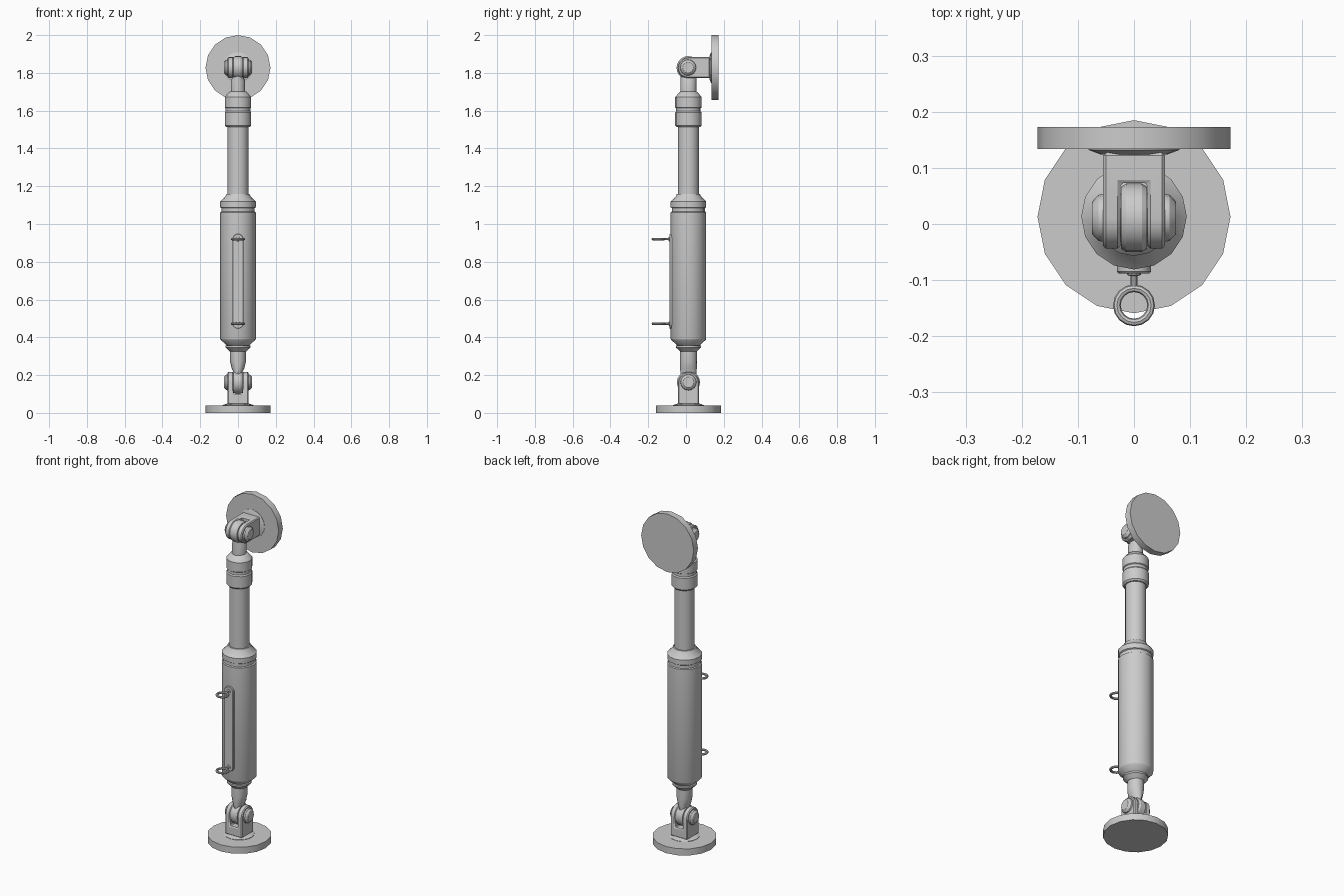
import bpy, bmesh
from math import sin, cos, pi
from mathutils import Matrix, Vector

if "Cube" in bpy.data.objects:
    bpy.data.objects.remove(bpy.data.objects["Cube"])

YC = 0.013                       # column axis
T, R = Matrix.Translation, Matrix.Rotation


def make(name, bm, mat):
    bmesh.ops.recalc_face_normals(bm, faces=bm.faces)
    bm.transform(mat)
    me = bpy.data.meshes.new(name)
    bm.to_mesh(me)
    bm.free()
    ob = bpy.data.objects.new(name, me)
    bpy.context.collection.objects.link(ob)
    return ob


def loft(name, sections, mat=Matrix(), n=16):
    """Closed tube through sections (rx, ry, z), or (r, z) for round ones."""
    bm = bmesh.new()
    rings = []
    for s in sections:
        rx, ry, z = s if len(s) == 3 else (s[0], s[0], s[1])
        rings.append([bm.verts.new((rx * cos(2 * pi * i / n), ry * sin(2 * pi * i / n), z))
                      for i in range(n)])
    for a, b in zip(rings, rings[1:]):
        for i in range(n):
            j = (i + 1) % n
            bm.faces.new((a[i], a[j], b[j], b[i]))
    bm.faces.new(rings[0][::-1])
    bm.faces.new(rings[-1])
    return make(name, bm, mat)


def prism(name, pts, depth, mat=Matrix()):
    """Outline given as 3D points, extruded by a depth vector."""
    bm = bmesh.new()
    f = bm.faces.new([bm.verts.new(p) for p in pts])
    ext = bmesh.ops.extrude_face_region(bm, geom=[f])
    vs = [v for v in ext['geom'] if isinstance(v, bmesh.types.BMVert)]
    bmesh.ops.translate(bm, verts=vs, vec=Vector(depth))
    return make(name, bm, mat)


def bevel(ob, width, seg=1):
    m = ob.modifiers.new("bevel", 'BEVEL')
    m.width, m.segments, m.limit_method, m.angle_limit = width, seg, 'ANGLE', 0.7


PIN = 0.162                      # pin height above mounting face
helpers = []


def mount(prefix, mat):
    # mounting plate and raised flange
    loft(prefix + "_plate", [(0.172, 0), (0.172, 0.039)], mat)
    loft(prefix + "_flange", [(0.081, 0.035), (0.081, 0.041), (0.06, 0.049)], mat)
    # slotted clevis with rounded end
    w = 0.055
    arc = [(-w, w * cos(pi * i / 10), PIN + w * sin(pi * i / 10)) for i in range(11)]
    fork = prism(prefix + "_clevis", [(-w, -w, 0.046), (-w, w, 0.046)] + arc, (2 * w, 0, 0), mat)
    s = 0.0245
    slot = prism(prefix + "_slot_cutter", [(-s, -.1, .1), (s, -.1, .1), (s, .1, .1), (-s, .1, .1)],
                 (0, 0, 0.2), mat)
    slot.hide_render = True
    helpers.append(slot)
    bo = fork.modifiers.new("slot", 'BOOLEAN')
    bo.object, bo.operation, bo.solver = slot, 'DIFFERENCE', 'EXACT'
    bevel(fork, 0.005)
    # tongue eye between the arms
    pin = mat @ T((0, 0, PIN)) @ R(pi / 2, 4, 'Y')
    loft(prefix + "_tongue_eye", [(0.055, -0.0235), (0.061, -0.014), (0.061, 0.014), (0.055, 0.0235)], pin, 20)
    # domed pin heads on both sides
    loft(prefix + "_pin", [(0.028, -0.075), (0.031, -0.073), (0.041, -0.063), (0.043, -0.053),
                           (0.043, 0.053), (0.041, 0.063), (0.031, 0.073), (0.028, 0.075)], pin)


mount("base", T((0, YC, 0)))
mount("top", T((0, 0.173, 1.828)) @ R(pi / 2, 4, 'X'))

col = T((0, YC, 0))
# necks flatten into the tongues
loft("lower_neck", [(0.0235, 0.042, PIN), (0.0235, 0.043, 0.215), (0.033, 0.044, 0.235),
                    (0.043, 0.045, 0.275), (0.043, 0.045, 0.335)], col)
loft("upper_neck", [(0.038, 0.042, 1.69), (0.038, 0.042, 1.76), (0.0235, 0.042, 1.785),
                    (0.0235, 0.042, 1.826)], col)
# outer cylinder with bottom taper and grooved cap
loft("cylinder_body", [(0.044, 0.325), (0.067, 0.347), (0.067, 0.356), (0.06, 0.358), (0.092, 0.387),
                       (0.094, 0.392), (0.094, 1.062), (0.088, 1.066), (0.088, 1.084), (0.094, 1.088),
                       (0.094, 1.118), (0.066, 1.147), (0.062, 1.158)], col)
# sliding rod
loft("piston_rod", [(0.055, 1.14), (0.055, 1.53)], col)
# locking collar
loft("collar", [(0.062, 1.513), (0.07, 1.522), (0.07, 1.59), (0.065, 1.597), (0.065, 1.613),
                (0.07, 1.617), (0.07, 1.672), (0.048, 1.698), (0.04, 1.702)], col)

# front rail with rounded ends
r, zl, zh = 0.03, 0.475, 0.918
outline = [(r * cos(pi * i / 8), -0.088, zh + r * sin(pi * i / 8)) for i in range(9)]
outline += [(-r * cos(pi * i / 8), -0.088, zl - r * sin(pi * i / 8)) for i in range(9)]
bevel(prism("front_rail", outline, (0, 0.03, 0)), 0.003)

# eye rings on the rail
for tag, z in (("lower", 0.472), ("upper", 0.92)):
    loft(tag + "_ring_stem", [(0.014, 0.08), (0.012, 0.091), (0.006, 0.093), (0.006, 0.116)],
         T((0, 0, z)) @ R(pi / 2, 4, 'X'), 10)
    bpy.ops.mesh.primitive_torus_add(major_segments=16, minor_segments=8, major_radius=0.0305,
                                     minor_radius=0.0068, location=(0, -0.145, z))
    bpy.context.object.name = tag + "_eye_ring"

# apply modifiers, drop cutters, smooth
bpy.ops.object.select_all(action='SELECT')
bpy.context.view_layer.objects.active = bpy.data.objects["cylinder_body"]
bpy.ops.object.convert(target='MESH')
for h in helpers:
    bpy.data.objects.remove(h)
bpy.ops.object.select_all(action='SELECT')
bpy.ops.object.shade_smooth_by_angle(angle=0.55)
